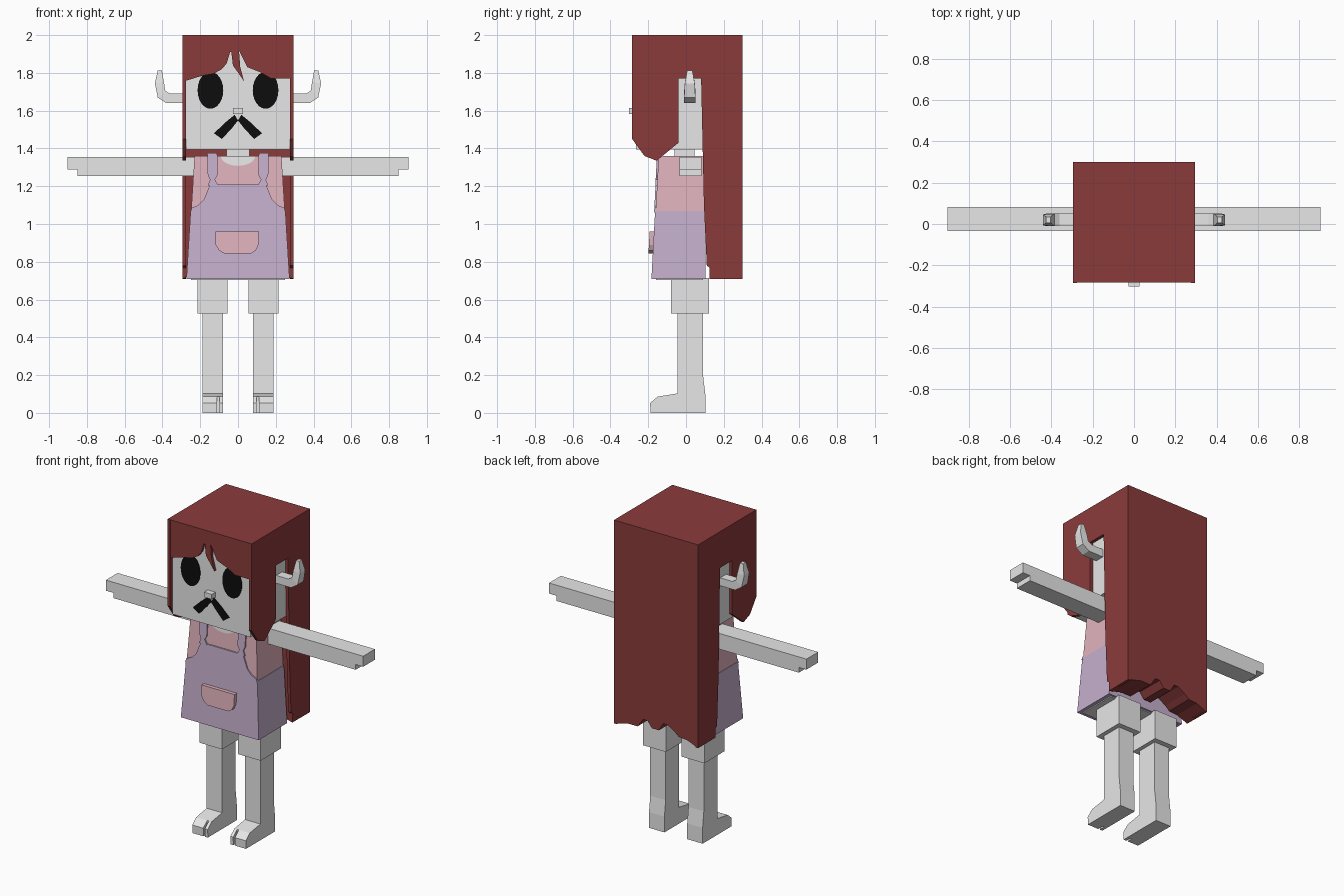
import bpy, bmesh, math
from mathutils import Vector

cube = bpy.data.objects.get("Cube")
if cube:
    bpy.data.objects.remove(cube, do_unlink=True)


def material(name, rgb):
    m = bpy.data.materials.new(name)
    m.use_nodes = True
    m.diffuse_color = (*rgb, 1)
    m.node_tree.nodes["Principled BSDF"].inputs["Base Color"].default_value = (*rgb, 1)
    return m


SKIN = material("pale grey", (.8, .8, .8))
HAIR = material("dark red", (.26, .044, .044))
DRESS = material("lilac", (.56, .43, .61))
PINK = material("dusty pink", (.75, .45, .51))
BLACK = material("black", (.004, .004, .004))


def loft(name, rings, mat):
    """Join matching rings of points into a closed solid."""
    bm = bmesh.new()
    loops = [[bm.verts.new(p) for p in ring] for ring in rings]
    for a, b in zip(loops, loops[1:]):
        for i in range(len(a)):
            j = (i + 1) % len(a)
            bm.faces.new((a[i], a[j], b[j], b[i]))
    bm.faces.new(loops[0])
    bm.faces.new(loops[-1])
    bmesh.ops.recalc_face_normals(bm, faces=bm.faces)
    mesh = bpy.data.meshes.new(name)
    bm.to_mesh(mesh)
    bm.free()
    mesh.materials.append(mat)
    ob = bpy.data.objects.new(name, mesh)
    bpy.context.scene.collection.objects.link(ob)
    return ob


def rect(x0, x1, y0, y1, z):
    return [(x0, y0, z), (x1, y0, z), (x1, y1, z), (x0, y1, z)]


def box(name, x, y, z, mat):
    return loft(name, [rect(*x, *y, z[0]), rect(*x, *y, z[1])], mat)


def side_profile(name, pts, x0, x1, mat):
    return loft(name, [[(x, y, z) for y, z in pts] for x in (x0, x1)], mat)


def front_profile(name, pts, y0, y1, mat):
    return loft(name, [[(x, y, z) for x, z in pts] for y in (y0, y1)], mat)


def chest_y(z):
    return -.18 + (z - .71) * .054


def chest_plate(name, pts, thick, mat):
    """Plate that follows the sloping front of the body."""
    return loft(name, [[(x, chest_y(z) + d, z) for x, z in pts] for d in (-thick, .004)], mat)


def mirrored(pts):
    return pts + [(-x, z) for x, z in reversed(pts)]


def body_ring(z, grow=0):
    w = .27 - (z - .71) * .0615 + grow
    return rect(-w, w, chest_y(z) - grow, .1 + grow, z)


# Head and neck
FACE = -.265
box("head", (-.275, .275), (FACE, .2), (1.395, 1.95), SKIN)
box("neck", (-.06, .06), (-.06, .045), (1.3, 1.4), SKIN)
box("nose", (-.027, .027), (-.302, FACE), (1.583, 1.615), SKIN)

# Hair: crown, fringe, back and side panels
box("hair_crown", (-.294, .294), (-.284, .3), (1.94, 2), HAIR)
fringe = [(-.29, 2), (-.29, 1.76), (-.27, 1.76), (-.19, 1.785), (-.13, 1.795), (-.085, 1.82),
          (-.06, 1.85), (-.042, 1.91), (-.035, 1.91), (-.027, 1.84), (.032, 1.756),
          (.012, 1.83), (.005, 1.92), (.05, 1.83), (.125, 1.8), (.175, 1.77), (.29, 1.77), (.29, 2)]
front_profile("hair_fringe", fringe, -.283, FACE + .002, HAIR)
back = [(-.294, 2), (-.294, .71), (-.22, .74), (-.16, .745), (-.13, .77), (-.08, .8), (-.05, .8),
        (-.02, .75), (.03, .75), (.06, .79), (.09, .79), (.13, .735), (.2, .735), (.294, .71), (.294, 2)]
front_profile("hair_back", back, .125, .3, HAIR)
panel = [(-.285, 2), (.3, 2), (.3, .71), (.2, .71), (.11, .78), (.095, 1.1), (.08, 1.77),
         (-.04, 1.77), (-.04, 1.43), (-.155, 1.335), (-.22, 1.36), (-.285, 1.45)]

# Torso and dress
loft("torso", [body_ring(.8), body_ring(1.36)], PINK)
loft("dress_skirt", [body_ring(.71, .003), body_ring(1.07, .003)], DRESS)
box("dress_underside", (-.25, .25), (-.16, .09), (.704, .72), SKIN)
bib = [(-.253, 1.06), (-.245, 1.085), (-.21, 1.1), (-.18, 1.13), (-.16, 1.18), (-.148, 1.21)]
chest_plate("dress_bib", mirrored(bib), .008, DRESS)
chest_plate("pocket", [(-.12, .96), (.11, .96), (.108, .89), (.095, .86), (.07, .845),
                       (-.075, .845), (-.1, .86), (-.118, .89)], .026, PINK)
neckline = [(.09 * math.cos(a * math.pi / 10), 1.358 - .05 * math.sin(a * math.pi / 10))
            for a in range(11)]
chest_plate("neckline", neckline, .004, SKIN)

strap = [(.105, 1.205), (.16, 1.205), (.148, 1.235), (.16, 1.26), (.163, 1.375),
         (.11, 1.375), (.108, 1.26), (.122, 1.235)]
mouth = [(.018, 1.578), (0, 1.548), (.03, 1.51), (.085, 1.45), (.127, 1.48), (.07, 1.535)]
arm = [(.2, 1.355), (.903, 1.355), (.903, 1.288), (.85, 1.288), (.85, 1.255), (.2, 1.255)]
# Horn sections: inner edge, outer edge, half depth
horn = [((.27, 1.69), (.27, 1.64), .03), ((.36, 1.69), (.38, 1.64), .03),
        ((.385, 1.705), (.425, 1.67), .03), ((.392, 1.75), (.44, 1.745), .026),
        ((.403, 1.813), (.425, 1.813), .014)]
shin = [(-.045, .56), (.09, .56), (.09, .2), (.102, .1), (.102, 0),
        (-.15, 0), (-.15, .086), (-.045, .103)]
toe = [(-.15, 0), (-.15, .086), (-.19, .052), (-.188, 0)]

for s, side in ((1, "left"), (-1, "right")):
    def flip(pts):
        return [(s * x, z) for x, z in pts]

    side_profile(f"hair_panel_{side}", panel, s * .276, s * .295, HAIR)
    chest_plate(f"dress_strap_{side}", flip(strap), .009, DRESS)

    # Face details
    eye = [(s * .146 + .068 * math.cos(a * math.pi / 12), 1.708 + .098 * math.sin(a * math.pi / 12))
           for a in range(24)]
    front_profile(f"eye_{side}", eye, FACE - .004, FACE + .002, BLACK)
    front_profile(f"mouth_{side}", flip(mouth), FACE - .006, FACE + .002, BLACK)

    # Horns
    rings = []
    for (xi, zi), (xo, zo), d in horn:
        rings.append([(s * xi, .02 - d, zi), (s * xo, .02 - d, zo),
                      (s * xo, .02 + d, zo), (s * xi, .02 + d, zi)])
    loft(f"horn_{side}", rings, SKIN)

    # Arms and legs
    front_profile(f"arm_{side}", flip(arm), -.035, .083, SKIN)
    box(f"upper_leg_{side}", sorted((s * .055, s * .215)), (-.08, .123), (.525, .715), SKIN)
    side_profile(f"lower_leg_{side}", shin, s * .08, s * .188, SKIN)
    side_profile(f"inner_toe_{side}", toe, s * .08, s * .099, SKIN)
    side_profile(f"outer_toes_{side}", toe, s * .111, s * .188, SKIN)
